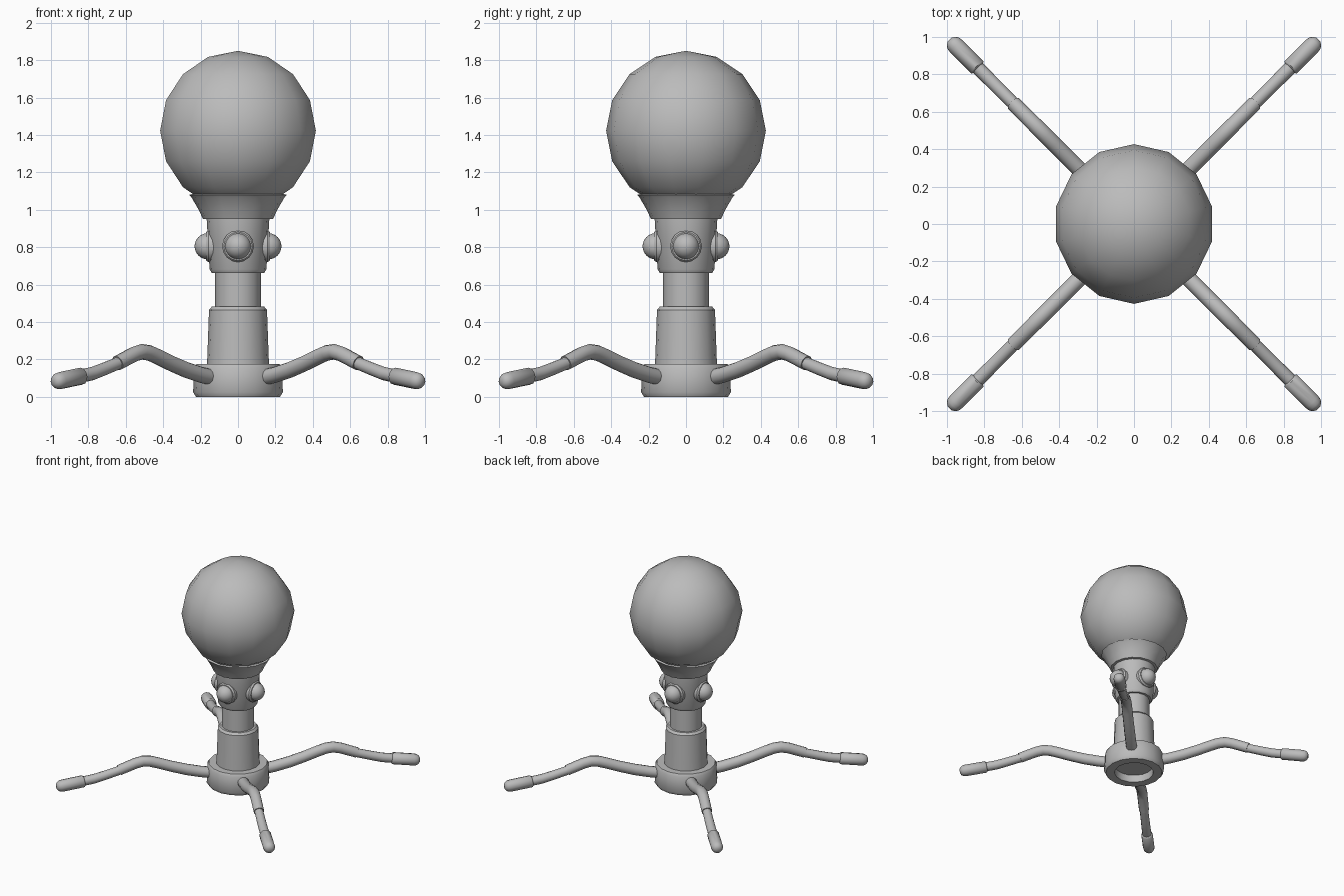
import bpy, bmesh, math
from mathutils import Vector, Matrix

if "Cube" in bpy.data.objects:
    bpy.data.objects.remove(bpy.data.objects["Cube"])

grey = bpy.data.materials.new("mid grey")
grey.diffuse_color = (0.5, 0.5, 0.5, 1)
grey.use_nodes = True
grey.node_tree.nodes["Principled BSDF"].inputs["Base Color"].default_value = grey.diffuse_color


def finish(bm, name, angle=35):
    """Turn a bmesh into a shaded object."""
    bmesh.ops.recalc_face_normals(bm, faces=bm.faces)
    mesh = bpy.data.meshes.new(name)
    bm.to_mesh(mesh)
    bm.free()
    mesh.materials.append(grey)
    ob = bpy.data.objects.new(name, mesh)
    bpy.context.collection.objects.link(ob)
    bpy.context.view_layer.objects.active = ob
    ob.select_set(True)
    bpy.ops.object.shade_smooth_by_angle(angle=math.radians(angle))
    ob.select_set(False)
    return ob


def sweep(name, path, sides, matrix=Matrix(), angle=35):
    """Round tube along (x, z, radius) points in the xz plane, ends capped."""
    bm = bmesh.new()
    rings = []
    for i, (x, z, r) in enumerate(path):
        a, b = path[max(i - 1, 0)], path[min(i + 1, len(path) - 1)]
        t = Vector((b[0] - a[0], 0, b[1] - a[1])).normalized()
        up, side = Vector((-t.z, 0, t.x)), Vector((0, 1, 0))
        ring = []
        for k in range(sides):
            q = math.tau * k / sides
            ring.append(bm.verts.new(Vector((x, 0, z)) + r * (up * math.cos(q) + side * math.sin(q))))
        rings.append(ring)
    for a, b in zip(rings, rings[1:]):
        for k in range(sides):
            n = (k + 1) % sides
            bm.faces.new((a[k], a[n], b[n], b[k]))
    bm.faces.new(rings[0])
    bm.faces.new(rings[-1])
    bm.transform(matrix)
    return finish(bm, name, angle)


def lathe(name, profile, sides=14, matrix=Matrix(), angle=35):
    """Turned part from (radius, height) points, ends capped."""
    bm = bmesh.new()
    rings = [[bm.verts.new((r * math.cos(math.tau * k / sides), r * math.sin(math.tau * k / sides), z))
              for k in range(sides)] for r, z in profile]
    for a, b in zip(rings, rings[1:]):
        for k in range(sides):
            n = (k + 1) % sides
            bm.faces.new((a[k], a[n], b[n], b[k]))
    bm.faces.new(rings[0])
    bm.faces.new(rings[-1])
    bm.transform(matrix)
    return finish(bm, name, angle)


# Turned column, bottom to top (the base is hollow underneath)
lathe("base", [(0.15, 0.06), (0.155, 0.0), (0.225, 0.0), (0.24, 0.025), (0.234, 0.155),
               (0.222, 0.175), (0.1, 0.175)], 16)
lathe("lower_body", [(0.166, 0.16), (0.155, 0.465), (0.14, 0.482)], 16)
lathe("neck", [(0.122, 0.46), (0.122, 0.69)], 16)
lathe("upper_body", [(0.14, 0.662), (0.152, 0.682), (0.168, 0.96)], 16)
lathe("collar", [(0.176, 0.95), (0.188, 0.952), (0.21, 1.0), (0.248, 1.065), (0.262, 1.08), (0.24, 1.085)], 16)

# Faceted-outline globe
bm = bmesh.new()
bmesh.ops.create_uvsphere(bm, u_segments=14, v_segments=8, radius=0.427,
                          matrix=Matrix.Translation((0, 0, 1.423)))
finish(bm, "globe", 60)

# Four domed buttons around the upper body
for i in range(4):
    place = (Matrix.Rotation(i * math.pi / 2, 4, "Z") @ Matrix.Translation((0, 0, 0.805))
             @ Matrix.Rotation(math.pi / 2, 4, "Y"))
    lathe("button_rim", [(0.085, 0.12), (0.085, 0.158), (0.076, 0.17)], 16, place)
    dome = [(0.07 * math.cos(a * math.pi / 12), 0.162 + 0.07 * math.sin(a * math.pi / 12)) for a in range(6)]
    lathe("button_dome", dome + [(0.004, 0.232)], 16, place)

# Four diagonal legs, each with an upper tube, a thin tube and a rounded foot
K = math.sqrt(2)
upper = [(0.10, 0.095, 0.043), (0.20, 0.118, 0.043), (0.28, 0.145, 0.043), (0.36, 0.18, 0.042),
         (0.43, 0.215, 0.042), (0.475, 0.235, 0.042), (0.515, 0.241, 0.042), (0.555, 0.228, 0.041),
         (0.645, 0.18, 0.040)]
thin = [(0.60, 0.200, 0.034), (0.65, 0.176, 0.034), (0.72, 0.147, 0.035), (0.78, 0.124, 0.036), (0.87, 0.104, 0.036)]
foot = [(0.832, 0.112, 0.036), (0.838, 0.1105, 0.046), (0.95, 0.087, 0.046), (0.966, 0.0837, 0.043),
        (0.978, 0.0812, 0.033), (0.985, 0.080, 0.016)]
for i in range(4):
    turn = Matrix.Rotation(math.pi / 4 + i * math.pi / 2, 4, "Z")
    for name, path in (("leg_upper", upper), ("leg_lower", thin), ("foot", foot)):
        sweep(name, [(x * K, z, r) for x, z, r in path], 12, turn, 50)
